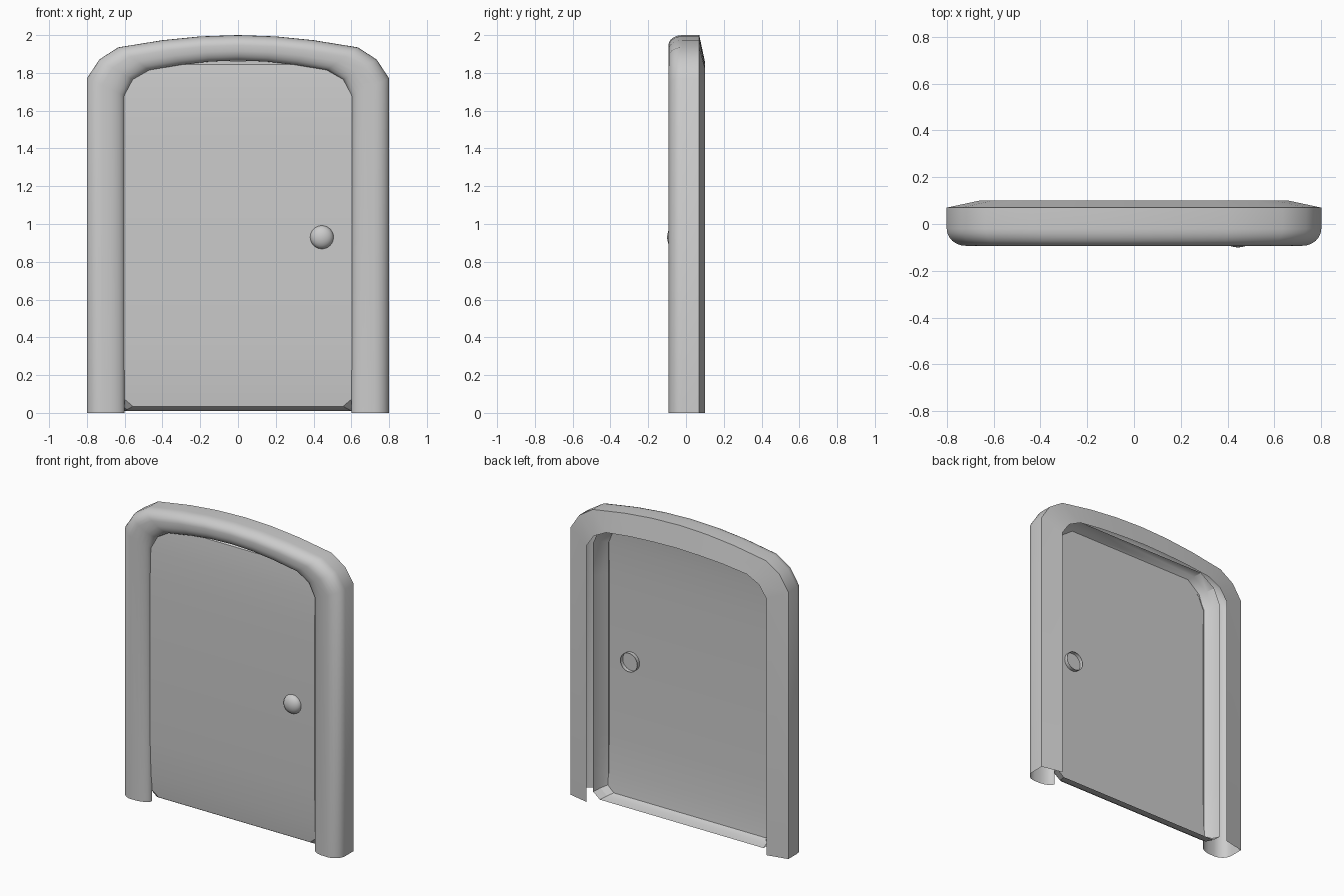
import bpy, math

if "Cube" in bpy.data.objects:
    bpy.data.objects.remove(bpy.data.objects["Cube"])


def make(name, verts, faces, angle=40):
    mesh = bpy.data.meshes.new(name)
    mesh.from_pydata(verts, [], faces)
    mesh.update()
    ob = bpy.data.objects.new(name, mesh)
    bpy.context.collection.objects.link(ob)
    bpy.ops.object.select_all(action='DESELECT')
    ob.select_set(True)
    bpy.context.view_layer.objects.active = ob
    bpy.ops.object.mode_set(mode='EDIT')
    bpy.ops.mesh.select_all(action='SELECT')
    bpy.ops.mesh.normals_make_consistent(inside=False)
    bpy.ops.object.mode_set(mode='OBJECT')
    bpy.ops.object.shade_smooth_by_angle(angle=math.radians(angle))
    return ob


def bridge(rows, closed=False):
    """Quads between consecutive equal-length rows of points."""
    n = len(rows[0])
    verts = [p for r in rows for p in r]
    m = n if closed else n - 1
    faces = [(i * n + j, i * n + (j + 1) % n, (i + 1) * n + (j + 1) % n, (i + 1) * n + j)
             for i in range(len(rows) - 1) for j in range(m)]
    return verts, faces


def mirrored(half):
    """Right half (ending on x = 0) to a full path."""
    return half + [(-x, z) for x, z in reversed(half[:-1])]


# Door frame: open-backed rounded moulding between outer and inner arches
outer = mirrored([(.8, 0), (.8, 1.77), (.735, 1.87), (.635, 1.935), (.4, 1.973), (.2, 1.993), (0, 2)])
inner = mirrored([(.6, 0), (.6, 1.68), (.557, 1.765), (.47, 1.815), (.3, 1.843), (.15, 1.86), (0, 1.866)])
back = mirrored([(.66, 0), (.66, 1.70), (.605, 1.78), (.515, 1.825), (.34, 1.845), (.17, 1.855), (0, 1.86)])
section = [(0, .07)]
for k in range(0, 7):
    a = math.radians(15 * k)
    section.append((.4 * (1 - math.cos(a)), -.02 - .073 * math.sin(a)))
for k in range(1, 7):
    a = math.radians(15 * k)
    section.append((.5 + .5 * math.sin(a), -.045 - .048 * math.cos(a)))
rows = [[(x, .1, z) for x, z in back]]
for t, y in section:
    rows.append([(o[0] + (i[0] - o[0]) * t, y, o[1] + (i[1] - o[1]) * t)
                 for o, i in zip(outer, inner)])
make("door_frame", *bridge(rows), 45)

# Door panel: thin shell with bevelled rim, open at the back, front slightly bowed
half = [(.60, .01), (.65, .05), (.65, .15), (.65, .40), (.65, 1.48), (.65, 1.70), (.605, 1.80), (.50, 1.87)]
n = len(half)


def loop(dx, dz, depth):
    side = [(x * (.65 - dx) / .65, depth(z), .94 + (z - .94) * (.93 - dz) / .93) for x, z in half]
    return side + [(-x, y, z) for x, y, z in reversed(side)]


def bow(z):
    edge = max(0, abs(z - .94) - .54) / .39
    return -.06 + .022 * edge ** 2


rim = [loop(0, 0, lambda z: .045), loop(.015, .008, lambda z: -.01), loop(.047, .025, bow)]
verts, faces = bridge(rim, closed=True)
b = 4 * n
faces += [(b + i, b + i + 1, b + 2 * n - 2 - i, b + 2 * n - 1 - i) for i in range(n - 1)]
make("door_panel", verts, faces, 30)

# Door knob: shallow hollow dome poking slightly through the panel
R, SEG = .062, 24
dome = [(R, -.035)] + [(R * math.cos(a), -.06 - .04 * math.sin(a))
                       for a in (math.radians(d) for d in range(0, 90, 15))]
rings = [[(.444 + r * math.cos(2 * math.pi * k / SEG), y, .93 + r * math.sin(2 * math.pi * k / SEG))
          for k in range(SEG)] for r, y in dome]
verts, faces = bridge(rings, closed=True)
tip = len(verts)
verts.append((.444, -.1, .93))
last = tip - SEG
faces += [(last + k, last + (k + 1) % SEG, tip) for k in range(SEG)]
make("door_knob", verts, faces, 50)
